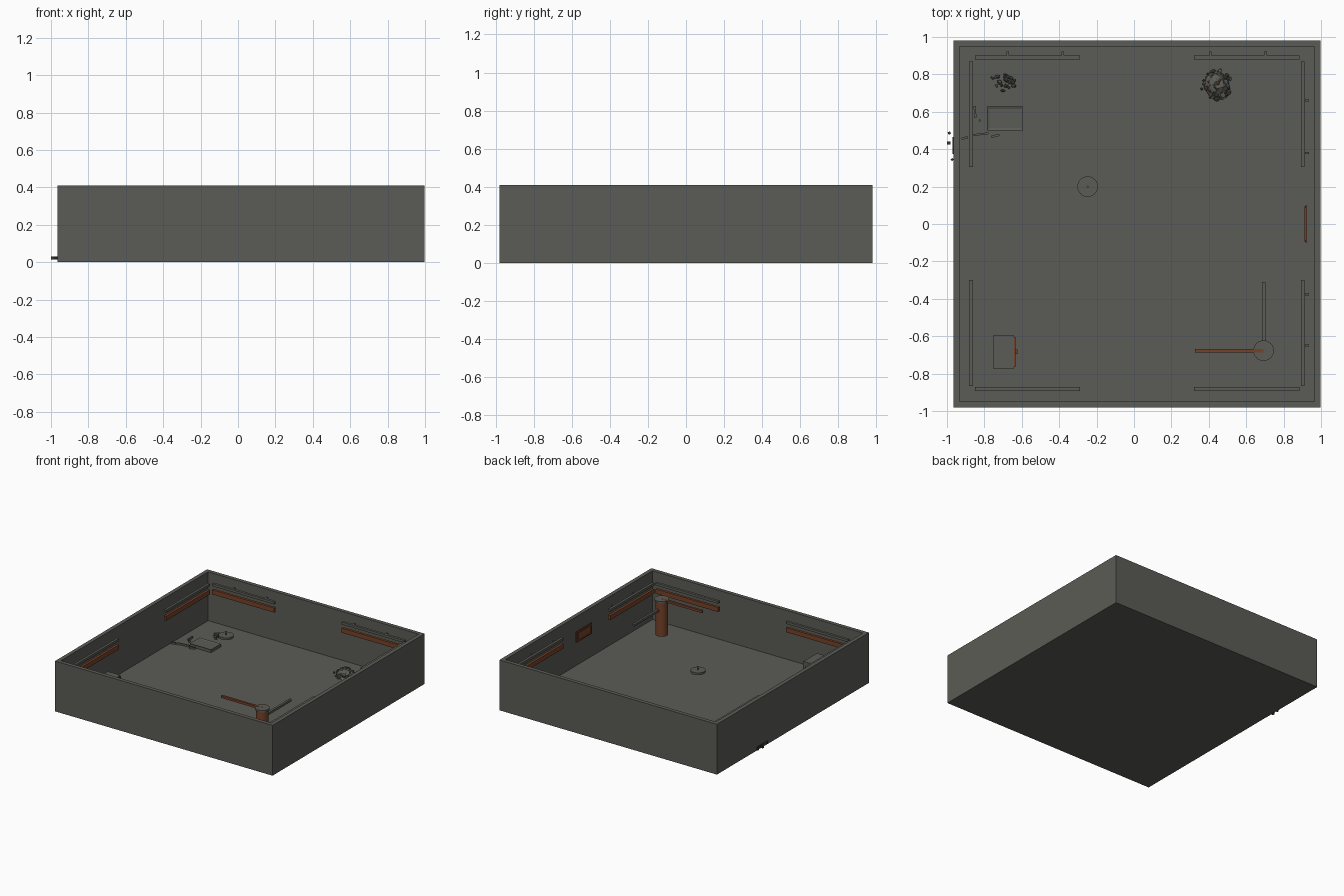
import bpy, bmesh, math, random
from mathutils import Matrix, Vector

if "Cube" in bpy.data.objects:
    bpy.data.objects.remove(bpy.data.objects["Cube"])

random.seed(4)

def mat(name, rgb):
    m = bpy.data.materials.new(name)
    m.diffuse_color = (*rgb, 1)
    m.use_nodes = True
    m.node_tree.nodes["Principled BSDF"].inputs["Base Color"].default_value = m.diffuse_color
    return m

GREY = mat("concrete_grey", (0.105, 0.105, 0.092))
RUST = mat("rust_orange", (0.18, 0.055, 0.022))
DARK = mat("dark_grey", (0.035, 0.035, 0.033))

def finish(name, bm, m):
    me = bpy.data.meshes.new(name)
    bm.to_mesh(me)
    bm.free()
    me.materials.append(m)
    ob = bpy.data.objects.new(name, me)
    bpy.context.collection.objects.link(ob)
    return ob

def add_box(bm, lo, hi, rot=0):
    c = [(a + b) / 2 for a, b in zip(lo, hi)]
    s = [b - a for a, b in zip(lo, hi)]
    bmesh.ops.create_cube(bm, size=1, matrix=Matrix.Translation(c)
                          @ Matrix.Rotation(rot, 4, 'Z') @ Matrix.Diagonal((*s, 1)))

def box(name, lo, hi, m, rot=0):
    bm = bmesh.new()
    add_box(bm, lo, hi, rot)
    return finish(name, bm, m)

def cyl(name, x, y, z0, z1, r, m, n=32, r2=None):
    bm = bmesh.new()
    bmesh.ops.create_cone(bm, cap_ends=True, segments=n, radius1=r,
                          radius2=r if r2 is None else r2, depth=z1 - z0,
                          matrix=Matrix.Translation((x, y, (z0 + z1) / 2)))
    return finish(name, bm, m)

# Open room shell: inset the top face and push it down to floor level
X0, X1, Y0, Y1, H, FLOOR = -0.965, 0.998, -0.98, 0.98, 0.41, 0.012
bm = bmesh.new()
add_box(bm, (X0, Y0, 0), (X1, Y1, H))
bm.faces.ensure_lookup_table()
top = max(bm.faces, key=lambda f: f.calc_center_median().z)
bmesh.ops.inset_region(bm, faces=[top], thickness=0.045)
ext = bmesh.ops.extrude_face_region(bm, geom=[top])
bmesh.ops.translate(bm, verts=[v for v in ext['geom'] if isinstance(v, bmesh.types.BMVert)],
                    vec=(0, 0, FLOOR - H))
if top.is_valid:
    bmesh.ops.delete(bm, geom=[top], context='FACES_ONLY')
bmesh.ops.recalc_face_normals(bm, faces=bm.faces)
finish("room_shell", bm, GREY)

# Paired wall rails: grey upper, rust lower
def rail(tag, x0, x1, y0, y1):
    box("upper_rail_" + tag, (x0, y0, 0.342), (x1, y1, 0.362), GREY)
    box("lower_rail_" + tag, (x0, y0, 0.275), (x1, y1, 0.312), RUST)

for tag, a, b in (("left", -0.85, -0.29), ("right", 0.32, 0.885)):
    rail("back_" + tag, a, b, 0.88, 0.90)
    rail("front_" + tag, a, b, -0.892, -0.872)
for tag, a, b in (("far", 0.305, 0.87), ("near", -0.865, -0.30)):
    rail("west_" + tag, -0.882, -0.862, a, b)
    rail("east_" + tag, 0.892, 0.912, a, b)

# Small rail brackets
for x in (-0.675, -0.38, 0.408, 0.703):
    box("back_bracket", (x - 0.007, 0.89, 0.345), (x + 0.007, 0.922, 0.359), GREY)
for y in (0.66, 0.38, -0.375, -0.65):
    box("east_bracket", (0.915, y - 0.006, 0.345), (0.935, y + 0.006, 0.359), GREY)

# Wall panel with raised frame on the east wall
box("wall_panel", (0.918, -0.1, 0.235), (0.926, 0.1, 0.325), RUST)
for s in (-1, 1):
    box("panel_frame_side", (0.912, s * 0.085 - 0.008, 0.245), (0.92, s * 0.085 + 0.008, 0.315), RUST)
    zc = 0.28 + s * 0.034
    box("panel_frame_bar", (0.912, -0.085, zc - 0.005), (0.92, 0.085, zc + 0.005), RUST)

# Round column with cap and two arms
CX, CY = 0.693, -0.677
for ob in (cyl("column", CX, CY, 0.07, 0.345, 0.047, RUST),
           cyl("column_cap", CX, CY, 0.345, 0.36, 0.055, GREY),
           cyl("hanging_disc", -0.248, 0.2, 0.347, 0.365, 0.055, GREY),
           cyl("disc_stem", -0.248, 0.2, 0.365, 0.395, 0.005, GREY, 8)):
    for p in ob.data.polygons:
        p.use_smooth = abs(p.normal.z) < 0.5
box("rust_arm", (0.325, CY - 0.009, 0.343), (CX, CY + 0.009, 0.361), RUST)
box("grey_arm", (CX - 0.009, CY, 0.273), (CX + 0.009, -0.31, 0.291), GREY)

# Cabinet with door plate and knob
box("cabinet", (-0.755, -0.772, 0.1), (-0.642, -0.597, 0.235), GREY)
box("cabinet_door", (-0.642, -0.765, 0.108), (-0.634, -0.605, 0.228), RUST)
box("cabinet_knob", (-0.634, -0.694, 0.16), (-0.624, -0.672, 0.18), RUST)

# Low floor slab with an inset top
bm = bmesh.new()
add_box(bm, (-0.785, 0.5, FLOOR), (-0.593, 0.627, 0.036))
top = max(bm.faces, key=lambda f: f.calc_center_median().z)
bmesh.ops.inset_region(bm, faces=[top], thickness=0.018, depth=-0.005)
finish("floor_slab", bm, GREY)

# Loose rods and scraps around the slab and outside the wall: x, y, length, width, angle
scraps = [(-0.905, 0.46, 0.035, 0.012, 0.2), (-0.82, 0.48, 0.085, 0.010, 0.12),
          (-0.742, 0.471, 0.045, 0.012, 0.25), (-0.85, 0.6, 0.012, 0.06, 0.05),
          (-0.872, 0.47, 0.02, 0.01, 0.5), (-0.825, 0.553, 0.01, 0.01, 0.3),
          (-0.967, 0.42, 0.009, 0.09, 0), (-0.988, 0.486, 0.014, 0.014, 0.4),
          (-0.99, 0.432, 0.02, 0.016, 0), (-0.972, 0.345, 0.012, 0.012, 0.6)]
for x, y, l, w, a in scraps:
    box("scrap", (x - l / 2, y - w / 2, 0.016), (x + l / 2, y + w / 2, 0.030), DARK if x < -0.95 else GREY, a)

# Chunk scatter helper: small jittered solids
def chunks(name, n, cx, cy, rx, ry, zmax, size, m):
    bm = bmesh.new()
    for _ in range(n):
        a, r = random.uniform(0, math.tau), math.sqrt(random.random())
        z = FLOOR + 0.008 + zmax * (1 - r) * random.uniform(0.5, 1)
        loc = Vector((cx + rx * r * math.cos(a), cy + ry * r * math.sin(a), z))
        s = [size * random.uniform(0.4, 1.2) for _ in range(3)]
        bmesh.ops.create_icosphere(bm, subdivisions=1, radius=1, matrix=Matrix.Translation(loc)
                                   @ Matrix.Rotation(a, 4, 'Z') @ Matrix.Diagonal((*s, 1)))
    finish(name, bm, m)

# Left scatter pile
chunks("small_debris", 26, -0.695, 0.757, 0.075, 0.045, 0.02, 0.012, GREY)

# Right rubble heap: lumpy dome with chunks and rust bits
bm = bmesh.new()
bmesh.ops.create_icosphere(bm, subdivisions=3, radius=1)
for v in bm.verts:
    k = random.uniform(0.85, 1.1)
    v.co = Vector((v.co.x * 0.065 * k, v.co.y * 0.08 * k, max(v.co.z, 0) * 0.06 * k + FLOOR))
bmesh.ops.rotate(bm, verts=bm.verts, cent=(0, 0, 0), matrix=Matrix.Rotation(0.4, 3, 'Z'))
bmesh.ops.translate(bm, verts=bm.verts, vec=(0.442, 0.742, 0))
finish("rubble_heap", bm, GREY)
chunks("rubble_chunks", 40, 0.442, 0.742, 0.075, 0.08, 0.07, 0.014, GREY)
chunks("rubble_rust_bits", 12, 0.442, 0.742, 0.085, 0.075, 0.075, 0.012, RUST)
